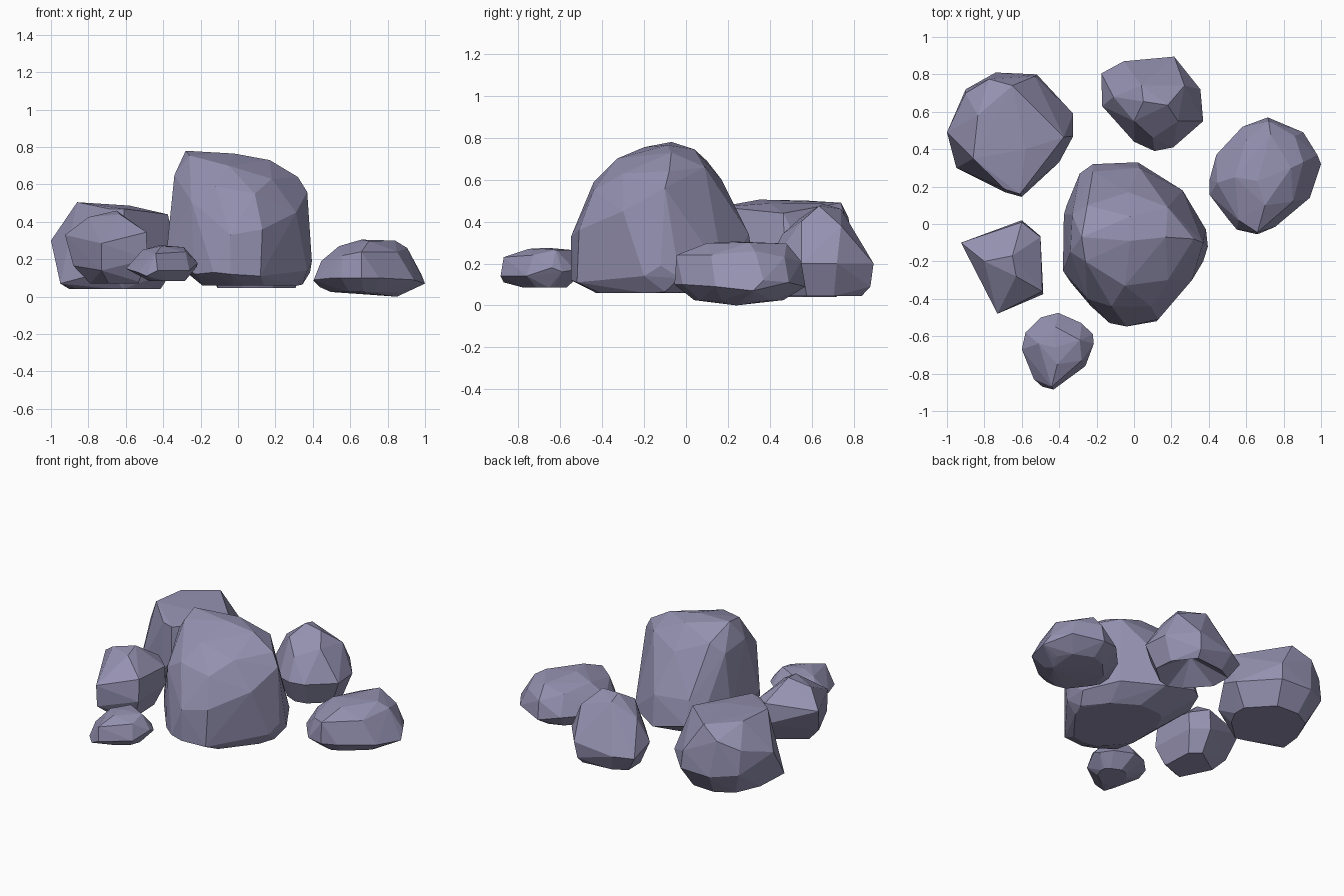
import bpy, bmesh, math
from mathutils import Vector

stone = bpy.data.materials.new("grey violet stone")
stone.diffuse_color = (0.30, 0.285, 0.44, 1)


def rock(name, crown, girdle, shrink, base_z, shift=(0, 0), dent=0):
    """Faceted stone: hull of crown points, widest outline, and an inset, shifted base.
    A dent above 0 hollows the underside by that depth."""
    pts = [Vector(p) for p in crown + girdle]
    mid = sum((Vector(p) for p in girdle), Vector()) / len(girdle)
    for p in girdle:
        q = mid + (Vector(p) - mid) * shrink
        pts.append(Vector((q.x + shift[0], q.y + shift[1], base_z)))
    bm = bmesh.new()
    for p in pts:
        bm.verts.new(p)
    bmesh.ops.convex_hull(bm, input=bm.verts[:])
    loose = [v for v in bm.verts if not v.link_faces]
    bmesh.ops.delete(bm, geom=loose, context='VERTS')
    # merge nearly flat neighbours into larger facets
    bmesh.ops.dissolve_limit(bm, angle_limit=math.radians(1.5),
                             verts=bm.verts[:], edges=bm.edges[:])
    bmesh.ops.recalc_face_normals(bm, faces=bm.faces[:])
    if dent:
        under = min(bm.faces, key=lambda f: f.normal.z * f.calc_area())
        for v in bmesh.ops.poke(bm, faces=[under])["verts"]:
            v.co.z += dent
    me = bpy.data.meshes.new(name)
    bm.to_mesh(me)
    bm.free()
    me.materials.append(stone)
    ob = bpy.data.objects.new(name, me)
    bpy.context.collection.objects.link(ob)
    return ob


# large central boulder
rock("main_boulder",
     [(-.28, -.07, .78), (-.02, -.09, .765), (.17, -.07, .73), (-.26, -.2, .755),
      (-.02, .04, .745), (-.25, .1, .69), (.18, .09, .66), (-.03, .17, .6),
      (.32, -.08, .64), (.37, -.1, .56), (-.34, -.15, .65), (-.33, .05, .62),
      (-.05, -.33, .70), (.18, -.3, .63), (-.12, -.44, .59), (.09, -.44, .55),
      (-.25, -.4, .51), (-.04, -.548, .33), (.13, -.51, .36), (.31, -.3, .45),
      (-.22, .28, .36), (.03, .3, .34)],
     [(-.29, .27, .2), (-.22, .32, .2), (.02, .33, .14), (.26, .18, .15),
      (.385, -.03, .13), (.395, -.12, .19), (.37, -.2, .14), (.12, -.52, .11),
      (-.04, -.548, .12), (-.13, -.53, .13), (-.23, -.44, .12), (-.34, -.31, .2),
      (-.38, -.25, .26), (-.375, .05, .24), (-.36, .1, .2), (.345, -.1, .065)],
     .66, .06, shift=(.07, -.03))

# flat-topped blocky stone, back left
rock("block_stone",
     [(-.86, .35, .505), (-.835, .58, .50), (-.65, .74, .49), (-.375, .465, .44),
      (-.58, .4, .487), (-.775, .775, .42), (-.9, .7, .36), (-.53, .79, .3),
      (-.61, .16, .47), (-.69, .185, .47)],
     [(-.95, .3, .07), (-1, .49, .3), (-.9, .72, .2), (-.74, .81, .18),
      (-.52, .8, .18), (-.325, .59, .18), (-.325, .47, .22), (-.4, .33, .12),
      (-.6, .145, .25), (-.69, .17, .14)], .72, .04)

# stone behind the boulder, hollow underneath
rock("back_stone",
     [(.05, .655, .485), (.18, .635, .475), (.04, .74, .46), (0, .55, .42),
      (.235, .55, .40), (.27, .74, .38), (-.11, .68, .36), (.1, .46, .34)],
     [(-.175, .805, .15), (-.055, .87, .16), (.215, .895, .2), (.355, .72, .2),
      (.37, .55, .2), (.21, .41, .2), (.11, .39, .2), (0, .44, .19),
      (-.17, .63, .2), (.2, .88, .09)], .76, .045, dent=.12)

# low wide stone, right
rock("right_stone",
     [(.66, .23, .305), (.84, .3, .30), (.73, .48, .295), (.7, .1, .297),
      (.54, .25, .27), (.905, .33, .26), (.66, -.045, .24), (.56, .02, .22),
      (.85, .12, .24), (.6, .45, .25), (.72, .55, .21), (.86, .47, .23),
      (.445, .22, .19), (.44, .2, .05)],
     [(.405, .24, .085), (.44, .37, .12), (.58, .52, .12), (.715, .57, .09),
      (.905, .49, .11), (.98, .37, .12), (1, .32, .07), (.94, .14, .09),
      (.755, -.015, .1), (.66, -.055, .1), (.55, -.03, .1), (.5, .03, .1),
      (.405, .155, .09), (.85, .24, 0)], .68, .025)

# angular stone, left
rock("left_stone",
     [(-.8, -.2, .425), (-.65, -.17, .46), (-.63, -.28, .44), (-.6, .01, .34),
      (-.925, -.1, .33), (-.49, -.36, .345), (-.73, -.48, .285), (-.5, -.07, .32)],
     [(-.88, -.17, .165), (-.6, .02, .2), (-.5, -.065, .2), (-.485, -.375, .2),
      (-.73, -.47, .14), (-.53, -.34, .08)], .65, .07)

# small pebble, front left
rock("front_pebble",
     [(-.42, -.66, .275), (-.29, -.62, .265), (-.42, -.55, .265), (-.41, -.75, .27),
      (-.51, -.64, .25), (-.44, -.87, .23), (-.28, -.73, .24)],
     [(-.6, -.67, .15), (-.58, -.58, .16), (-.5, -.5, .17), (-.405, -.475, .17),
      (-.28, -.53, .17), (-.22, -.59, .16), (-.215, -.64, .18), (-.26, -.76, .14),
      (-.43, -.885, .14), (-.49, -.87, .11), (-.535, -.83, .13)], .5, .085,
     shift=(.03, 0))
